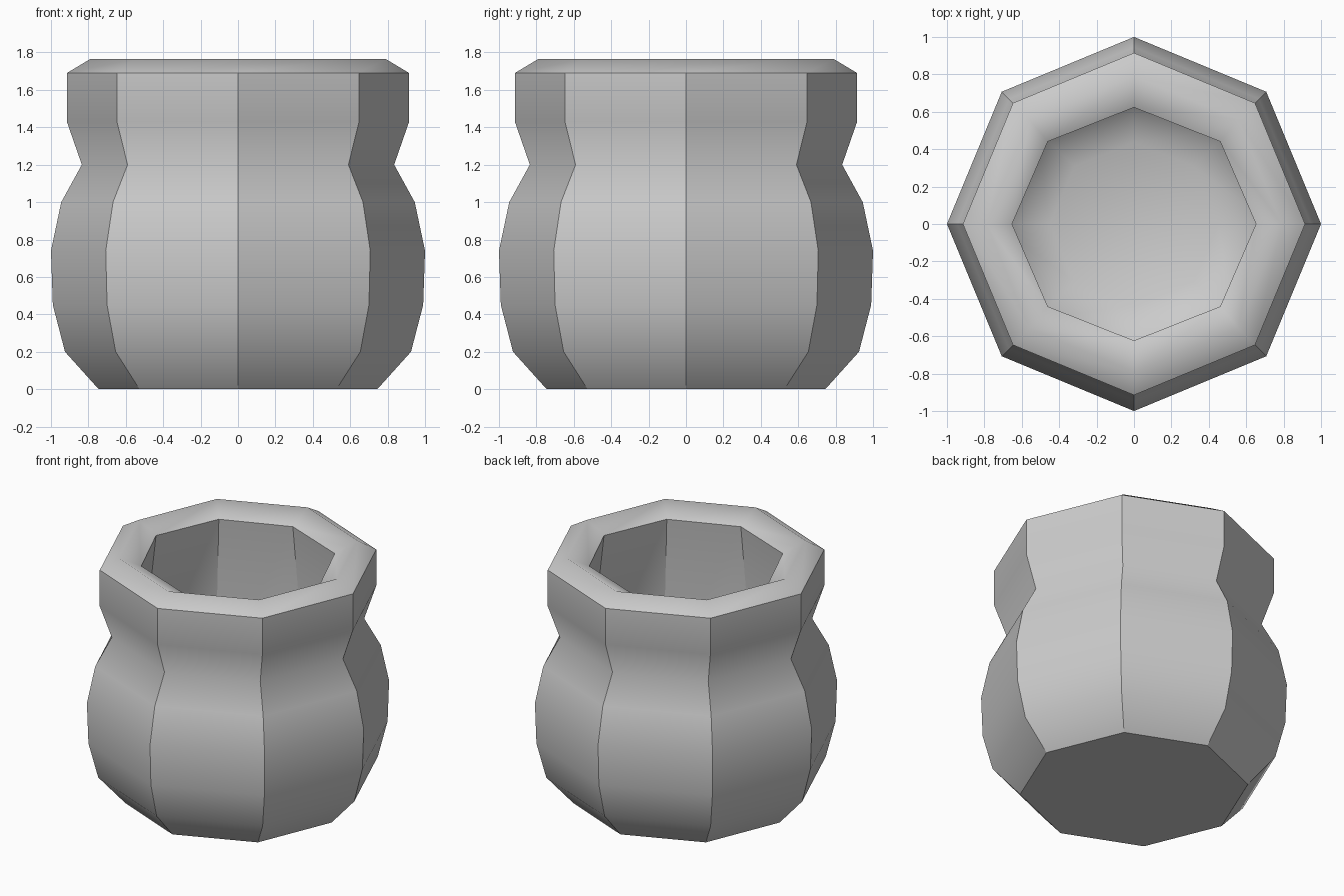
import bpy, bmesh
from math import sin, cos, pi

if "Cube" in bpy.data.objects:
    bpy.data.objects.remove(bpy.data.objects["Cube"])

SIDES = 8
# (radius, height, y scale) from the base, over the rim, down into the bowl
PROFILE = [
    (0.745, 0.0, 1), (0.925, 0.2, 1), (0.99, 0.45, 1), (1.0, 0.74, 1),
    (0.945, 1.0, 1), (0.835, 1.2, 1), (0.915, 1.43, 1), (0.915, 1.69, 1),
    (0.79, 1.765, 1), (0.652, 1.69, 0.956),
    (0.80, 0.45, 0.97), (0.74, 0.22, 0.97), (0.45, 0.1, 0.97),
]
SHARP_RINGS = {0, 7, 9}      # base, outer lip, inner lip
SMOOTH_SPANS = {7, 8, 10, 11}  # rim and bowl floor blend around the pot

bm = bmesh.new()
rings = []
for r, z, sy in PROFILE:
    rings.append([bm.verts.new((r * cos(2 * pi * i / SIDES),
                                r * sy * sin(2 * pi * i / SIDES), z))
                  for i in range(SIDES)])

# Base and inner floor
bm.faces.new(rings[0][::-1])
bm.faces.new(rings[-1])

# Walls
for a, b in zip(rings, rings[1:]):
    for i in range(SIDES):
        j = (i + 1) % SIDES
        bm.faces.new((a[i], a[j], b[j], b[i]))
for f in bm.faces:
    f.smooth = True

# Hard creases: upright corners and selected rings
for k, ring in enumerate(rings):
    for i in range(SIDES):
        if k in SHARP_RINGS:
            bm.edges.get((ring[i], ring[(i + 1) % SIDES])).smooth = False
        if k < len(rings) - 1 and k not in SMOOTH_SPANS:
            bm.edges.get((ring[i], rings[k + 1][i])).smooth = False

mesh = bpy.data.meshes.new("pot")
bm.to_mesh(mesh)
bm.free()
bpy.context.collection.objects.link(bpy.data.objects.new("pot", mesh))
